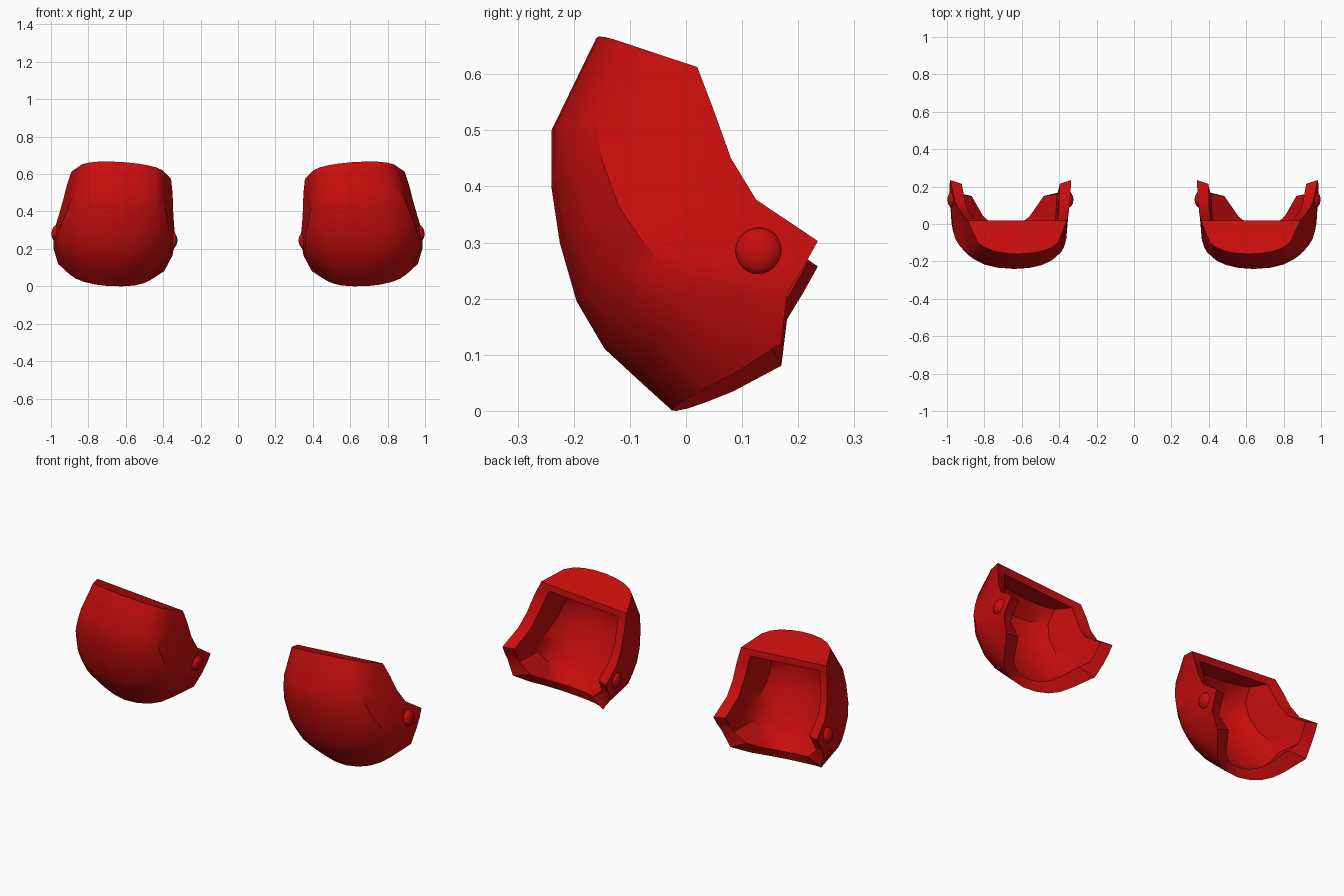
import bpy, bmesh, math
from mathutils import Matrix, Vector

cube = bpy.data.objects.get("Cube")
if cube:
    bpy.data.objects.remove(cube)

red = bpy.data.materials.new("red_armour")
red.use_nodes = True
red.diffuse_color = (0.57, 0.004, 0.004, 1)
red.node_tree.nodes["Principled BSDF"].inputs["Base Color"].default_value = red.diffuse_color

# The pad rolls a little towards the middle and leans in at the top
CENTRE = Vector((0.66, 0, 0.27))
LEAN = Matrix.Identity(4)
LEAN[0][2] = -.04
TILT = LEAN @ Matrix.Rotation(math.radians(-4), 4, 'Y')

# Each rib: front point, side crease, back edge (all y, z), half width at crease and edge
RIBS = [
    ((-.16, .665), (-.10, .638), (.02, .595), .215, .268),
    ((-.24, .50), (-.16, .505), (.05, .515), .235, .285),
    ((-.24, .40), (-.15, .43), (.08, .43), .255, .297),
    ((-.225, .30), (-.12, .345), (.125, .355), .28, .31),
    ((-.195, .195), (-.08, .285), (.235, .28), .298, .325),
    ((-.145, .11), (-.04, .235), (.21, .235), .305, .325),
    ((-.08, .05), (.0, .19), (.18, .185), .308, .32),
    ((-.025, .0), (.085, .05), (.17, .10), .22, .285),
]
# Rounding from front to crease: (width share, depth share)
ROUND = [(0, 0), (.33, .07), (.61, .26), (.83, .56), (1, 1)]


def finish(obj, angle):
    """Give the part its colour, its shading and its twin on the other side."""
    obj.data.materials.append(red)
    bpy.ops.object.select_all(action='DESELECT')
    obj.select_set(True)
    bpy.context.view_layer.objects.active = obj
    bpy.ops.object.shade_smooth_by_angle(angle=math.radians(angle))
    mirror = obj.modifiers.new("other_pad", 'MIRROR')
    mirror.use_mirror_merge = False


def new_object(name, bm):
    mesh = bpy.data.meshes.new(name)
    bm.to_mesh(mesh)
    bm.free()
    obj = bpy.data.objects.new(name, mesh)
    bpy.context.collection.objects.link(obj)
    return obj


def rib_points(front, crease, edge, crease_w, edge_w):
    """A whole rib, from one back edge round the front to the other."""
    f, c, e = Vector(front), Vector(crease), Vector(edge)
    half = [Vector((w * crease_w, *f.lerp(c, d))) for w, d in ROUND]
    half.append(Vector(((crease_w + edge_w) / 2, *c.lerp(e, .5))))
    half.append(Vector((edge_w, *e)))
    return [Vector((-p.x, p.y, p.z)) for p in reversed(half[1:])] + half


def hollow(rib, width=.81, depth=.18, lift=0):
    """Shrink a rib towards its back edge, to give the inside of the wall."""
    edge = rib[-1]
    return [Vector((p.x * width, p.y + (edge.y - p.y) * depth - .02,
                    p.z + (edge.z - p.z) * depth + lift)) for p in rib]


def skin(bm, ribs):
    """Join ribs into a strip surface capped at the top; return the vertex rows."""
    rows = []
    for rib in ribs:
        row = []
        for p in rib:
            q = TILT @ Vector((p.x, p.y, p.z - CENTRE.z)) + CENTRE
            row.append(bm.verts.new((q.x, q.y, max(q.z, 0))))
        rows.append(row)
    for upper, lower in zip(rows, rows[1:]):
        for i in range(len(upper) - 1):
            bm.faces.new((upper[i], lower[i], lower[i + 1], upper[i + 1]))
    bm.faces.new(rows[0])
    return rows


# Curved shell with a thick lid, open at the back
bm = bmesh.new()
ribs = [rib_points(*rib) for rib in RIBS]
ceiling = [a.lerp(b, .5) for a, b in zip(ribs[0], ribs[1])]
lining = [hollow(ceiling, .78, .5), hollow(ribs[1], .79, .27)]
lining += [hollow(rib) for rib in ribs[2:-1]]
lining.append(hollow(ribs[-1], .68, .18, .03))
outer = skin(bm, ribs)
inner = skin(bm, lining)

# Rim: down one side, along the bottom, up the other, across the lid
loops = []
for rows in (outer, inner):
    loops.append([row[0] for row in rows] + rows[-1][1:-1]
                 + [row[-1] for row in reversed(rows)])
count = len(loops[0])
for i in range(count):
    j = (i + 1) % count
    bm.faces.new((loops[0][i], loops[0][j], loops[1][j], loops[1][i]))
bmesh.ops.recalc_face_normals(bm, faces=bm.faces)
finish(new_object("pad_shell", bm), 36)

# Domed rivets on both hinge lugs
for name, side in (("outer_rivet", 1), ("inner_rivet", -1)):
    bm = bmesh.new()
    bmesh.ops.create_uvsphere(bm, u_segments=24, v_segments=12, radius=1)
    spot = TILT @ Vector((side * .313, .13, -.007)) + CENTRE
    bmesh.ops.transform(bm, verts=bm.verts, matrix=Matrix.Translation(spot)
                        @ TILT @ Matrix.Diagonal((.025, .042, .042, 1)))
    finish(new_object(name, bm), 60)
